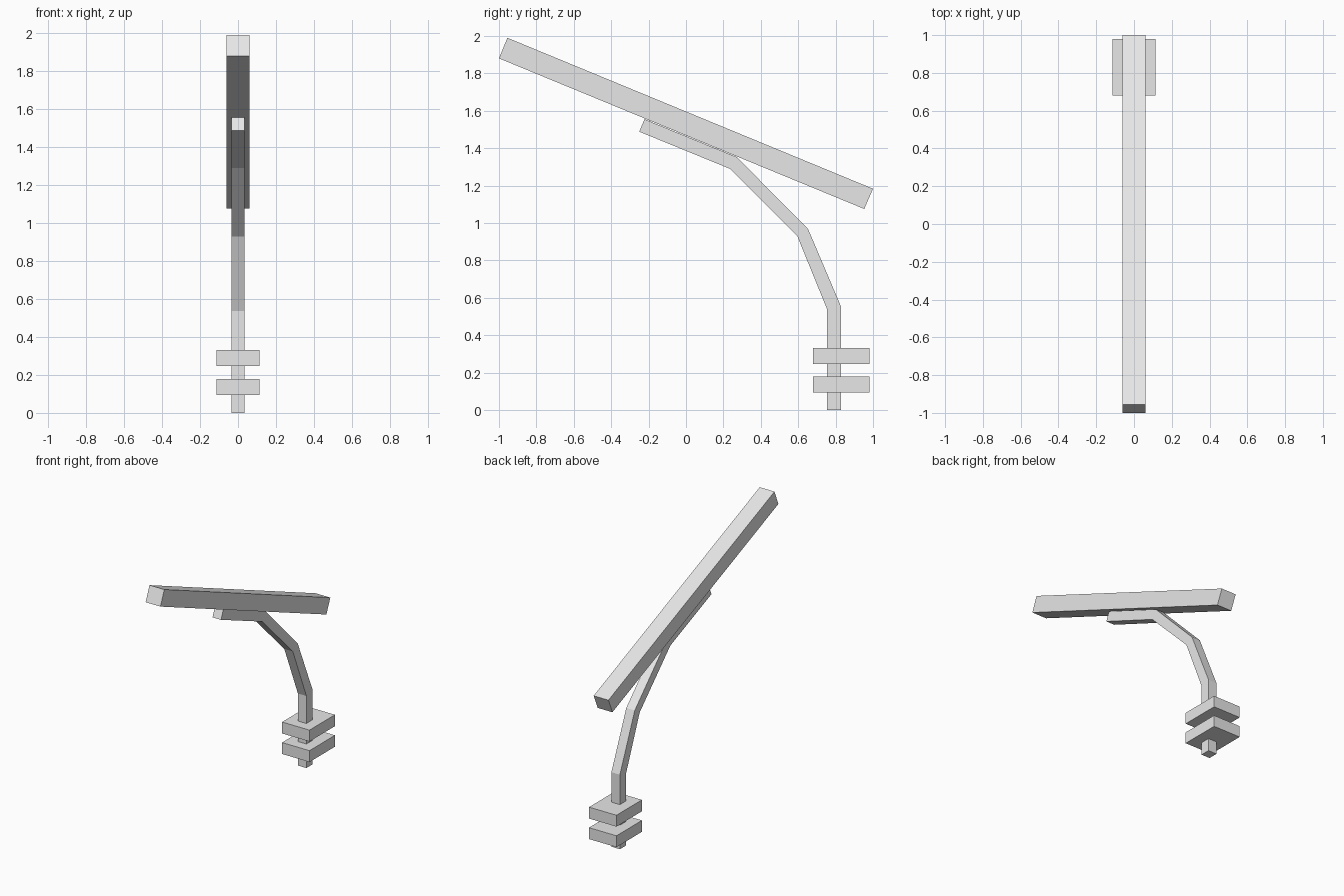
import bpy
import bmesh

if "Cube" in bpy.data.objects:
    bpy.data.objects.remove(bpy.data.objects["Cube"])

grey = bpy.data.materials.new("light grey")
grey.diffuse_color = (0.8, 0.8, 0.8, 1)
grey.use_nodes = True
grey.node_tree.nodes["Principled BSDF"].inputs["Base Color"].default_value = grey.diffuse_color


def finish(name, bm):
    bmesh.ops.recalc_face_normals(bm, faces=bm.faces)
    mesh = bpy.data.meshes.new(name)
    bm.to_mesh(mesh)
    bm.free()
    mesh.materials.append(grey)
    obj = bpy.data.objects.new(name, mesh)
    bpy.context.collection.objects.link(obj)
    return obj


def strip(name, lower, upper, half_width):
    """Closed square-section bar following paired lower/upper (y, z) edge points."""
    bm = bmesh.new()
    rings = []
    for (y0, z0), (y1, z1) in zip(lower, upper):
        corners = ((-half_width, y0, z0), (half_width, y0, z0),
                   (half_width, y1, z1), (-half_width, y1, z1))
        rings.append([bm.verts.new(c) for c in corners])
    for a, b in zip(rings, rings[1:]):
        for i in range(4):
            j = (i + 1) % 4
            bm.faces.new((a[i], a[j], b[j], b[i]))
    bm.faces.new(rings[0])
    bm.faces.new(rings[-1])
    return finish(name, bm)


# Long tilted bar
strip("tilted_bar",
      [(-1.0, 1.88), (0.953, 1.075)],
      [(-0.955, 1.99), (1.0, 1.183)], 0.061)

# Bent support arm: upright post, two bends, then a rest under the bar
strip("bent_arm",
      [(0.755, 0), (0.755, 0.537), (0.595, 0.93), (0.234, 1.29), (-0.25, 1.488)],
      [(0.828, 0), (0.828, 0.555), (0.653, 0.967), (0.272, 1.352), (-0.222, 1.555)],
      0.035)

# Two square clamp plates around the post
for name, low, high in (("lower_plate", 0.094, 0.179), ("upper_plate", 0.247, 0.332)):
    strip(name, [(0.68, low), (0.98, low)], [(0.68, high), (0.98, high)], 0.113)
